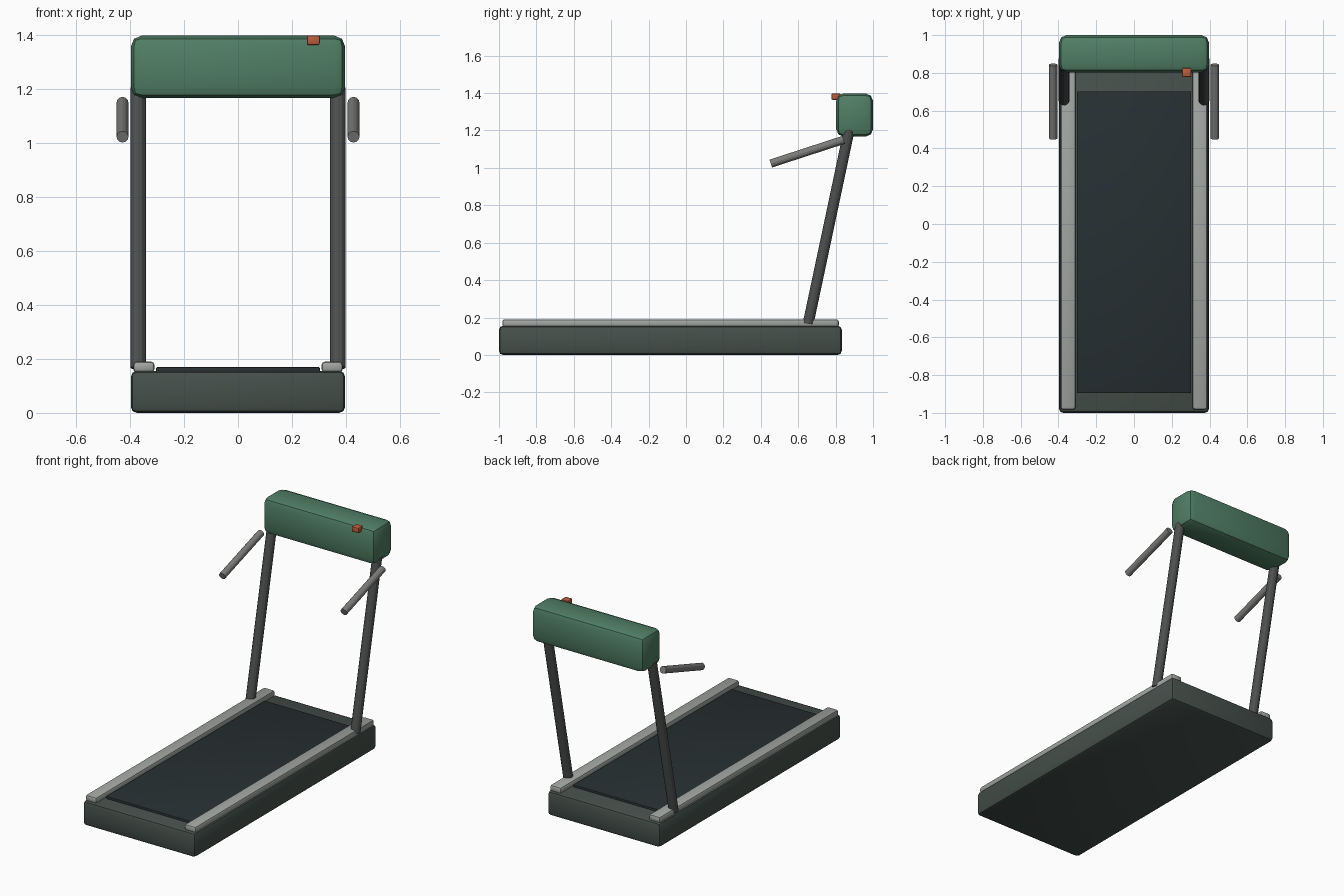
import bpy
import bmesh
from mathutils import Vector, Matrix
from math import radians

if "Cube" in bpy.data.objects:
    bpy.data.objects.remove(bpy.data.objects["Cube"])


def material(name, rgb):
    m = bpy.data.materials.new(name)
    m.diffuse_color = (*rgb, 1)
    m.use_nodes = True
    m.node_tree.nodes["Principled BSDF"].inputs["Base Color"].default_value = m.diffuse_color
    return m


FRAME = material("frame_grey_green", (0.06, 0.08, 0.07))
BELT = material("belt_black", (0.02, 0.029, 0.032))
RAIL = material("rail_grey", (0.36, 0.38, 0.36))
TUBE = material("tube_dark", (0.075, 0.08, 0.078))
GRIP = material("grip_grey", (0.2, 0.2, 0.195))
GREEN = material("console_green", (0.08, 0.21, 0.13))
ORANGE = material("key_orange", (0.5, 0.11, 0.05))


def finish(name, bm, mat, angle=None):
    me = bpy.data.meshes.new(name)
    bm.to_mesh(me)
    bm.free()
    ob = bpy.data.objects.new(name, me)
    bpy.context.collection.objects.link(ob)
    me.materials.append(mat)
    if angle:
        bpy.ops.object.select_all(action='DESELECT')
        bpy.context.view_layer.objects.active = ob
        ob.select_set(True)
        bpy.ops.object.shade_smooth_by_angle(angle=radians(angle))
    return ob


def box(name, lo, hi, bevel, mat):
    """Bevelled box between two corners."""
    lo, hi = Vector(lo), Vector(hi)
    bm = bmesh.new()
    bmesh.ops.create_cube(bm, size=1, matrix=Matrix.Translation((lo + hi) / 2)
                          @ Matrix.Diagonal((*(hi - lo), 1)))
    if bevel:
        bmesh.ops.bevel(bm, geom=bm.edges[:], offset=bevel, segments=2,
                        profile=0.5, affect='EDGES', clamp_overlap=True)
    return finish(name, bm, mat, 35)


def tube(name, a, b, radius, mat, sides=12):
    """Flat-sided rod between two points."""
    a, b = Vector(a), Vector(b)
    d = b - a
    bm = bmesh.new()
    bmesh.ops.create_cone(bm, cap_ends=True, segments=sides, radius1=radius,
                          radius2=radius, depth=d.length,
                          matrix=Matrix.Translation((a + b) / 2)
                          @ d.to_track_quat('Z', 'Y').to_matrix().to_4x4())
    return finish(name, bm, mat)


# Running deck and belt
box("deck", (-0.397, -1.0, 0), (0.397, 0.833, 0.156), 0.022, FRAME)
box("belt", (-0.303, -0.895, 0.14), (0.303, 0.702, 0.17), 0.004, BELT)

for side, s in (("left", -1), ("right", 1)):
    # Side foot rail
    x0, x1 = sorted((s * 0.31, s * 0.388))
    box(side + "_foot_rail", (x0, -0.982, 0.15), (x1, 0.817, 0.19), 0.012, RAIL)
    # Leaning upright
    tube(side + "_upright", (s * 0.37, 0.653, 0.167), (s * 0.37, 0.873, 1.205), 0.029, TUBE)
    # Hand grip
    tube(side + "_hand_grip", (s * 0.428, 0.453, 1.023), (s * 0.428, 0.843, 1.15), 0.022, GRIP)

# Console with safety key
box("console", (-0.397, 0.803, 1.167), (0.397, 1.0, 1.398), 0.04, GREEN)
box("safety_key", (0.255, 0.778, 1.364), (0.303, 0.826, 1.398), 0.006, ORANGE)
